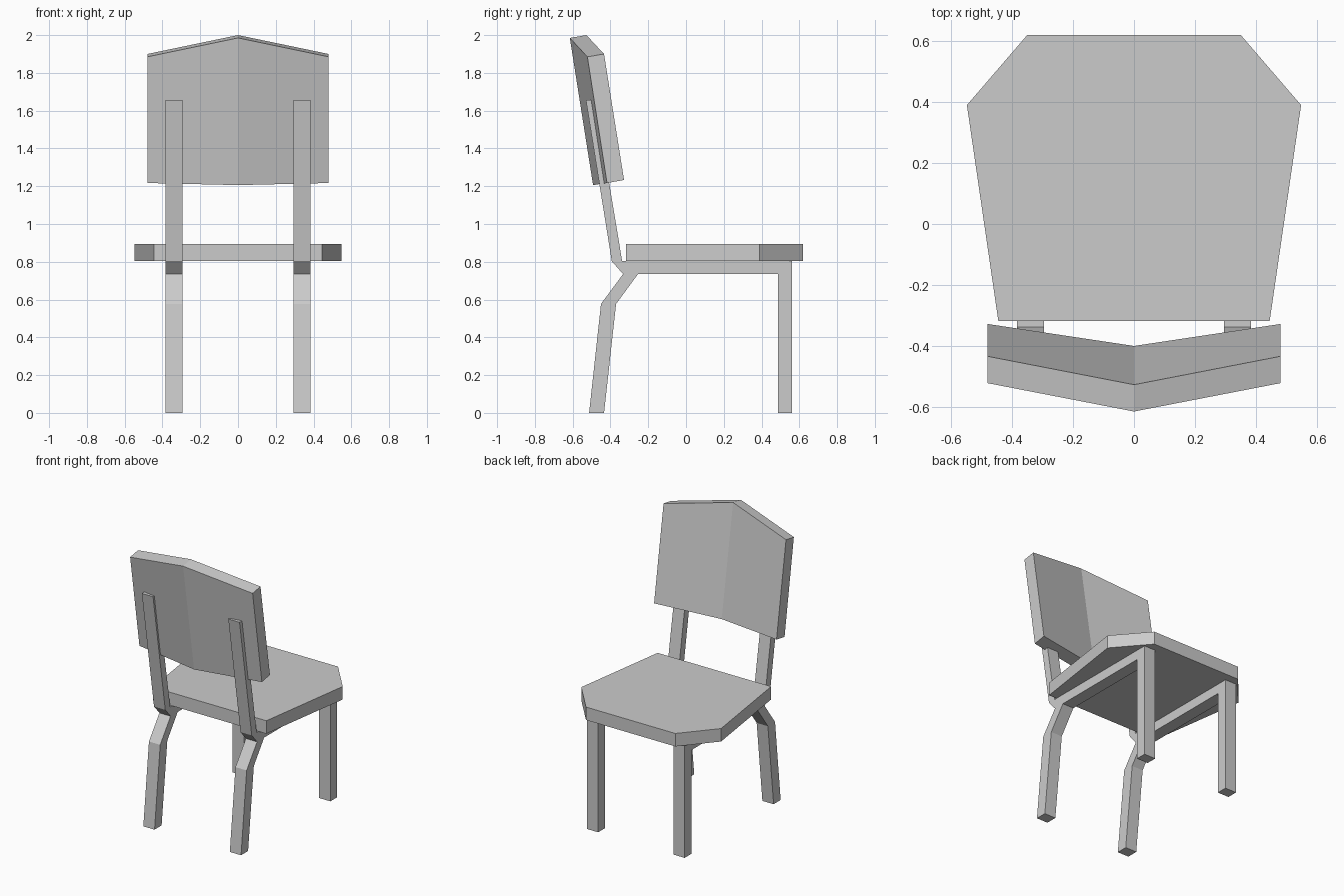
import bpy
import bmesh

if "Cube" in bpy.data.objects:
    bpy.data.objects.remove(bpy.data.objects["Cube"])


def loft(name, section_a, section_b):
    """Solid between two matching outlines, closed by end caps."""
    return chain(name, [section_a, section_b])


def chain(name, sections):
    bm = bmesh.new()
    rings = [[bm.verts.new(p) for p in s] for s in sections]
    n = len(rings[0])
    for a, b in zip(rings, rings[1:]):
        for i in range(n):
            j = (i + 1) % n
            bm.faces.new((a[i], a[j], b[j], b[i]))
    bm.faces.new(rings[0])
    bm.faces.new(rings[-1])
    bmesh.ops.recalc_face_normals(bm, faces=bm.faces)
    mesh = bpy.data.meshes.new(name)
    bm.to_mesh(mesh)
    bm.free()
    obj = bpy.data.objects.new(name, mesh)
    bpy.context.collection.objects.link(obj)
    return obj


# Seat: six-sided slab with clipped corners
half = [(0.445, -0.318), (0.548, 0.39), (0.35, 0.62)]
outline = half + [(-x, y) for x, y in reversed(half)]
loft("seat", [(x, y, 0.803) for x, y in outline],
     [(x, y, 0.895) for x, y in outline])

# Side frames: rear leg, rail, front leg and back upright in one bent profile (y, z)
frame = [(-0.513, 0), (-0.434, 0), (-0.37, 0.577), (-0.254, 0.735),
         (0.487, 0.735), (0.487, 0), (0.562, 0), (0.562, 0.803),
         (-0.338, 0.803), (-0.48, 1.657), (-0.53, 1.657),
         (-0.393, 0.803), (-0.333, 0.735), (-0.45, 0.577)]
for side, label in ((1, "right"), (-1, "left")):
    loft("leg_frame_" + label, [(side * 0.295, y, z) for y, z in frame],
         [(side * 0.383, y, z) for y, z in frame])

# Backrest: leaning panel folded along its centre, with a peaked top
edge = [(-0.418, 1.217), (-0.328, 1.233), (-0.434, 1.9), (-0.522, 1.885)]
centre = [(-0.492, 1.206), (-0.4, 1.222), (-0.527, 2.0), (-0.615, 1.985)]
chain("backrest", [[(x, y, z) for y, z in s]
                   for x, s in ((-0.48, edge), (0, centre), (0.48, edge))])
